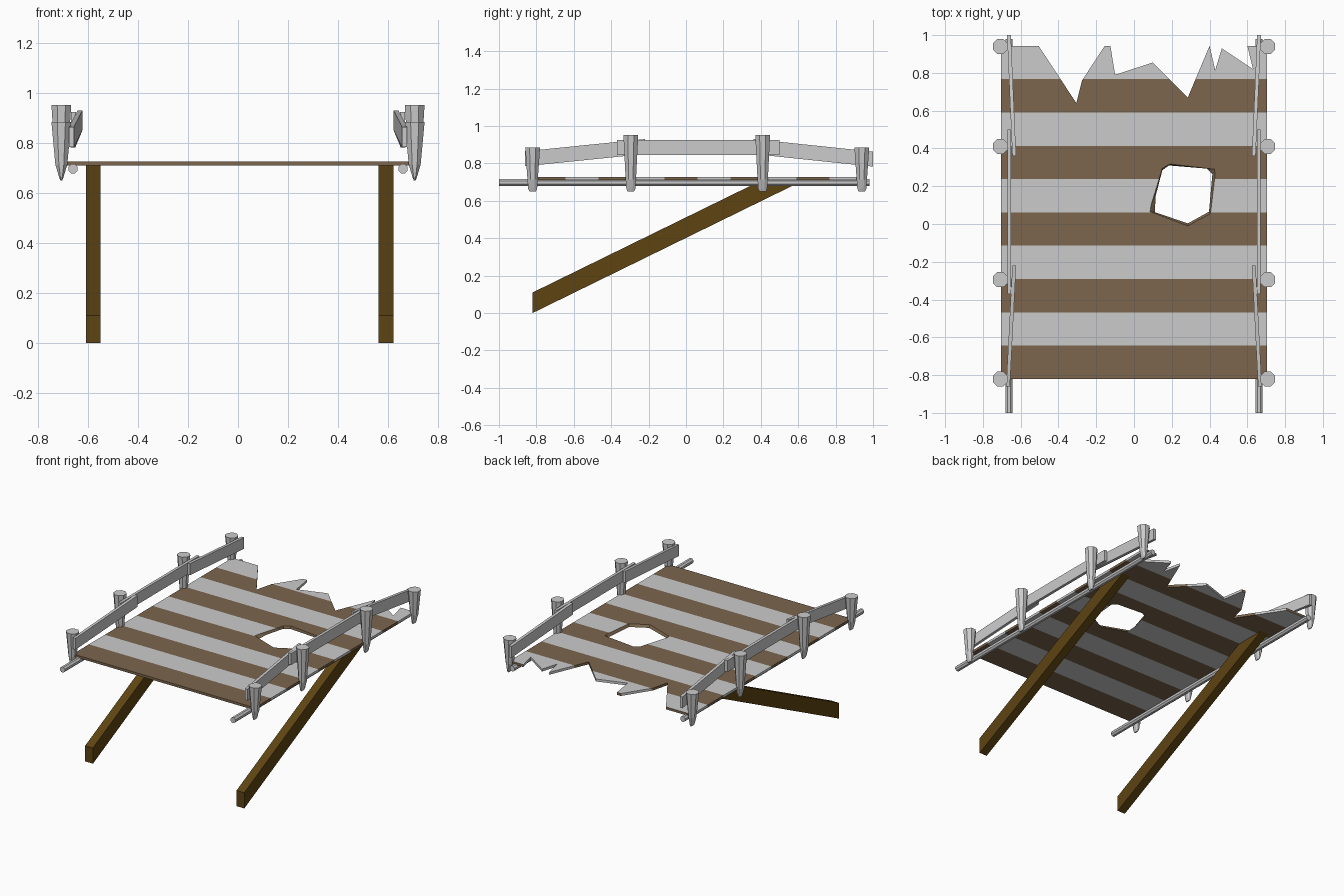
import bpy, bmesh, math

if "Cube" in bpy.data.objects:
    bpy.data.objects.remove(bpy.data.objects["Cube"])


def material(name, rgb):
    m = bpy.data.materials.new(name)
    m.diffuse_color = (*rgb, 1)
    m.use_nodes = True
    m.node_tree.nodes["Principled BSDF"].inputs["Base Color"].default_value = m.diffuse_color
    return m


GREY = material("grey_wood", (0.66, 0.66, 0.66))
BROWN = material("brown_plank", (0.2, 0.133, 0.075))
DARK = material("dark_wood", (0.11, 0.057, 0.006))


def finish(bm, name, mats=(GREY,), mirror=False):
    bmesh.ops.recalc_face_normals(bm, faces=bm.faces)
    me = bpy.data.meshes.new(name)
    bm.to_mesh(me)
    bm.free()
    ob = bpy.data.objects.new(name, me)
    bpy.context.collection.objects.link(ob)
    for m in mats:
        me.materials.append(m)
    if mirror:
        ob.modifiers.new("mirror", 'MIRROR')
    return ob


def loft(name, rings, mats=(GREY,), mirror=False):
    """Closed solid through a list of equal-length point rings."""
    bm = bmesh.new()
    rows = [[bm.verts.new(p) for p in r] for r in rings]
    n = len(rows[0])
    for a, b in zip(rows, rows[1:]):
        for i in range(n):
            j = (i + 1) % n
            bm.faces.new((a[i], a[j], b[j], b[i]))
    bm.faces.new(rows[0])
    bm.faces.new(rows[-1])
    return finish(bm, name, mats, mirror)


# Striped deck with a broken back edge and a hole with sloping walls
Y0, Y1, N = -0.82, 0.943, 10
outline = [(-0.705, Y0), (0.705, Y0), (0.705, Y1), (0.6, Y1), (0.63, 0.82),
           (0.465, 0.93), (0.43, 0.815), (0.40, Y1), (0.285, 0.67), (0.10, 0.855),
           (-0.10, 0.79), (-0.125, Y1), (-0.155, Y1), (-0.275, 0.76),
           (-0.305, 0.64), (-0.505, Y1), (-0.705, Y1)]
hole_top = [(0.15, 0.295), (0.19, 0.318), (0.425, 0.29), (0.43, 0.265),
            (0.405, 0.055), (0.285, -0.01), (0.085, 0.065), (0.09, 0.10)]
hole_low = [(0.15, 0.285), (0.185, 0.31), (0.385, 0.295), (0.415, 0.265),
            (0.397, 0.065), (0.285, 0.003), (0.11, 0.063), (0.115, 0.15)]

bm = bmesh.new()
levels = []
for z, hole in ((0.71, hole_low), (0.727, hole_top)):
    loops, edges = [], []
    for pts in (outline, hole):
        vs = [bm.verts.new((x, y, z)) for x, y in pts]
        edges += [bm.edges.new((vs[i - 1], vs[i])) for i in range(len(vs))]
        loops.append(vs)
    bmesh.ops.triangle_fill(bm, edges=edges, use_beauty=True)
    levels.append(loops)
for low, top in zip(*levels):
    for i in range(len(low)):
        bm.faces.new((low[i - 1], low[i], top[i], top[i - 1]))
step = (Y1 - Y0) / N
for k in range(1, N):
    bmesh.ops.bisect_plane(bm, geom=bm.verts[:] + bm.edges[:] + bm.faces[:],
                           plane_co=(0, Y0 + k * step, 0), plane_no=(0, 1, 0))
bm.normal_update()
for f in bm.faces:
    c = f.calc_center_median()
    in_hole = abs(f.normal.z) < 0.95 and 0.05 < c.x < 0.45 and -0.05 < c.y < 0.35
    f.material_index = 1 if in_hole or int((c.y - Y0) / step) % 2 == 0 else 0
finish(bm, "deck", (GREY, BROWN))

# Sloping support beams
profile = [(-0.82, 0), (0.63, 0.71), (0.405, 0.71), (-0.82, 0.11)]
for side, x in (("left", -0.58), ("right", 0.593)):
    loft(side + "_support_beam",
         [[(x + d, y, z) for y, z in profile] for d in (-0.03, 0.03)], (DARK,))

# Long poles under the deck edges
ring = [(math.cos((i + 0.5) * math.tau / 8), math.sin((i + 0.5) * math.tau / 8))
        for i in range(8)]
loft("edge_poles", [[(0.661 + 0.02 * c, y, 0.697 + 0.02 * s) for c, s in ring]
                    for y in (-1.0, 0.98)], mirror=True)

# Tapered railing posts with wedge-shaped tips
for i, (y, top) in enumerate(((-0.82, 0.885), (-0.295, 0.953),
                              (0.41, 0.953), (0.94, 0.885))):
    sections = [(0.65, 0.004, 0.019), (0.665, 0.010, 0.026),
                (0.715, 0.026, 0.030), (top, 0.043, 0.043)]
    loft(f"railing_posts_{i + 1}",
         [[(0.708 + rx * c, y + ry * s, z) for c, s in ring]
          for z, rx, ry in sections], mirror=True)

# Handrail boards, as (x, y, z) of both ends
boards = {"front": ((0.667, -0.86, 0.825), (0.634, -0.22, 0.89)),
          "middle": ((0.66, -0.37, 0.885), (0.66, 0.50, 0.885)),
          "back": ((0.634, 0.36, 0.89), (0.662, 1.0, 0.823))}
for name, ends in boards.items():
    loft(name + "_handrails",
         [[(x + dx, y, z + dz) for dx, dz in
           ((-0.01, -0.04), (0.01, -0.04), (0.01, 0.04), (-0.01, 0.04))]
          for x, y, z in ends], mirror=True)
